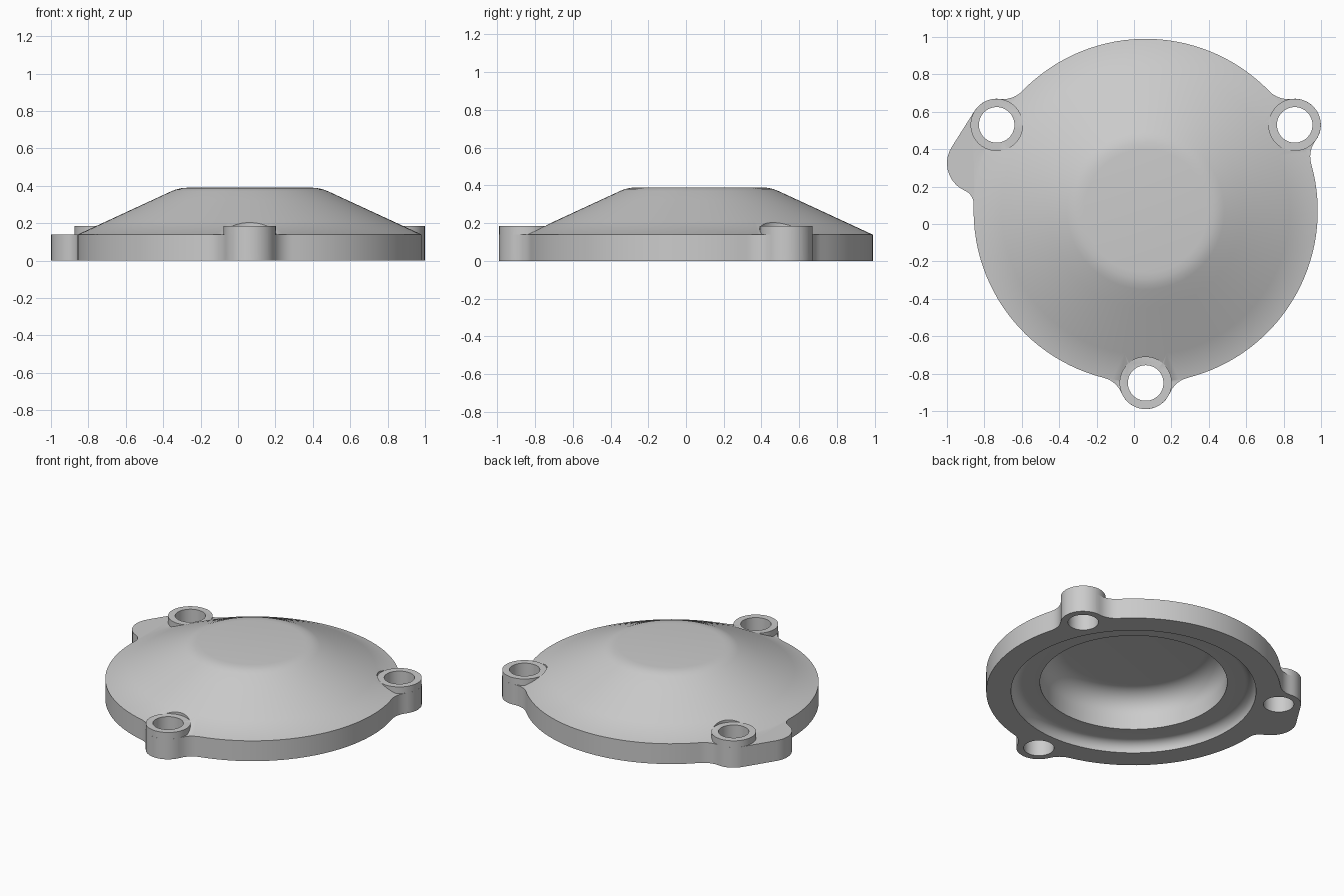
import bpy, bmesh, math
from mathutils import Vector

if "Cube" in bpy.data.objects:
    bpy.data.objects.remove(bpy.data.objects["Cube"])

HUB = Vector((0.0625, 0.07))     # axis of the cover
R = 0.92                         # flange radius, also the bolt circle
BOSS, HOLE = 0.14, 0.095         # boss and bolt hole radii
PLATE, TOP = 0.14, 0.185         # flange and boss heights

metal = bpy.data.materials.new("grey_metal")
metal.use_nodes = True
GREY = (0.6, 0.6, 0.6, 1)
metal.diffuse_color = GREY
metal.node_tree.nodes["Principled BSDF"].inputs["Base Color"].default_value = GREY


def polar(centre, radius, angle):
    return centre + radius * Vector((math.cos(angle), math.sin(angle)))


def circle(centre, radius, n=64):
    return [polar(centre, radius, math.tau * i / n) for i in range(n)]


def cove(r, z, radius):
    """Quarter-round profile from a wall at r up to a flat roof at z."""
    centre = Vector((r - radius, z - radius))
    return [tuple(polar(centre, radius, math.radians(a))) for a in range(0, 91, 10)]


def make_object(name, bm):
    bmesh.ops.recalc_face_normals(bm, faces=bm.faces)
    mesh = bpy.data.meshes.new(name)
    bm.to_mesh(mesh)
    bm.free()
    mesh.materials.append(metal)
    ob = bpy.data.objects.new(name, mesh)
    bpy.context.collection.objects.link(ob)
    return ob


def slab(name, loop, z0, z1):
    """Closed outline extruded upwards."""
    bm = bmesh.new()
    base = bm.faces.new([bm.verts.new((p.x, p.y, z0)) for p in loop])
    up = bmesh.ops.extrude_face_region(bm, geom=[base], use_keep_orig=True)
    moved = [v for v in up["geom"] if isinstance(v, bmesh.types.BMVert)]
    bmesh.ops.translate(bm, verts=moved, vec=(0, 0, z1 - z0))
    return make_object(name, bm)


def revolve(name, profile):
    """Solid turned about the hub axis from (radius, height) points."""
    bm = bmesh.new()
    vs = [bm.verts.new((HUB.x + r, HUB.y, z)) for r, z in profile]
    edges = [bm.edges.new(pair) for pair in zip(vs, vs[1:])]
    bmesh.ops.spin(bm, geom=vs + edges, cent=(HUB.x, HUB.y, 0), axis=(0, 0, 1),
                   angle=math.tau, steps=128, use_merge=True)
    bmesh.ops.remove_doubles(bm, verts=bm.verts[:], dist=1e-5)
    return make_object(name, bm)


def combine(target, operation, tool):
    mod = target.modifiers.new("combine", "BOOLEAN")
    mod.operation, mod.solver, mod.object = operation, "EXACT", tool
    bpy.context.view_layer.objects.active = target
    bpy.ops.object.modifier_apply(modifier=mod.name)
    bpy.data.objects.remove(tool)


def fillet_centre(a, ra, b, rb, f):
    """Centre of the circle touching two others, on the outside of the path."""
    d = b - a
    along = ((ra + f) ** 2 - (rb + f) ** 2 + d.length_squared) / (2 * d.length)
    side = math.sqrt((ra + f) ** 2 - along ** 2)
    d.normalize()
    return a + d * along + Vector((d.y, -d.x)) * side


def blended_outline(chain):
    """Chain of (centre, radius, fillet to next) arcs, counter-clockwise."""
    arcs = []
    for (a, ra, f), (b, rb, _) in zip(chain, chain[1:] + chain[:1]):
        arcs += [(a, ra, 1), (fillet_centre(a, ra, b, rb, f), f, -1)]
    points = []
    for i, (c, r, turn) in enumerate(arcs):
        before, after = arcs[i - 1][0], arcs[(i + 1) % len(arcs)][0]
        start = math.atan2(*(before - c).yx)
        end = math.atan2(*(after - c).yx)
        sweep = ((end - start) * turn) % math.tau
        n = max(2, math.ceil(sweep / math.radians(3 if r > 0.5 else 9)))
        points += [polar(c, r, start + turn * sweep * k / n) for k in range(n)]
    return points


# Flange with three bolt bosses and a side lug
right, left, front = [polar(HUB, R, math.radians(a)) for a in (30, 150, 270)]
lug = Vector((-0.84, 0.325))
cover = slab("cover", blended_outline([
    (HUB, R, 0.14), (right, BOSS, 0.14),
    (HUB, R, 0.14), (left, BOSS, 60),      # huge fillet = straight flank
    (lug, 0.16, 0.08),
    (HUB, R, 0.14), (front, BOSS, 0.14),
]), 0, PLATE)

# Dome, rooted slightly inside the flange, with rings that keep its shading even
rim, crest = Vector((R - 0.001, PLATE - 0.0005)), Vector((0.42, 0.37))
cone = [tuple(crest.lerp(rim, t)) for t in (0, 0.2, 0.4, 0.55, 0.65, 0.7, 1)]
dome = revolve("dome", [
    (0, 0.39), (0.33, 0.39), (0.365, 0.387), (0.395, 0.38),
] + cone + [(0.88, 0.1), (0, 0.1)])

# Clear the dome above each boss, then join dome and bosses to the flange
for p in (right, left, front):
    combine(dome, "DIFFERENCE",
            slab("clearance", circle(p, BOSS - 0.001), TOP - 0.001, 0.5))
combine(cover, "UNION", dome)
for p in (right, left, front):
    combine(cover, "UNION", slab("boss", circle(p, BOSS - 0.0004), 0.05, TOP))

# Bolt holes
for p in (right, left, front):
    combine(cover, "DIFFERENCE", slab("bolt_hole", circle(p, HOLE), -0.1, 0.5))

# Stepped pocket underneath, both steps with rounded roofs
STEP = 0.066
combine(cover, "DIFFERENCE", revolve("pocket", (
    [(0, -0.1), (0.765, -0.1)] + cove(0.765, STEP, STEP)
    + [(0.585, STEP)] + cove(0.585, 0.31, 0.14) + [(0, 0.31)])))

bpy.ops.object.select_all(action="DESELECT")
cover.select_set(True)
bpy.context.view_layer.objects.active = cover
bpy.ops.object.shade_smooth_by_angle(angle=math.radians(30))
